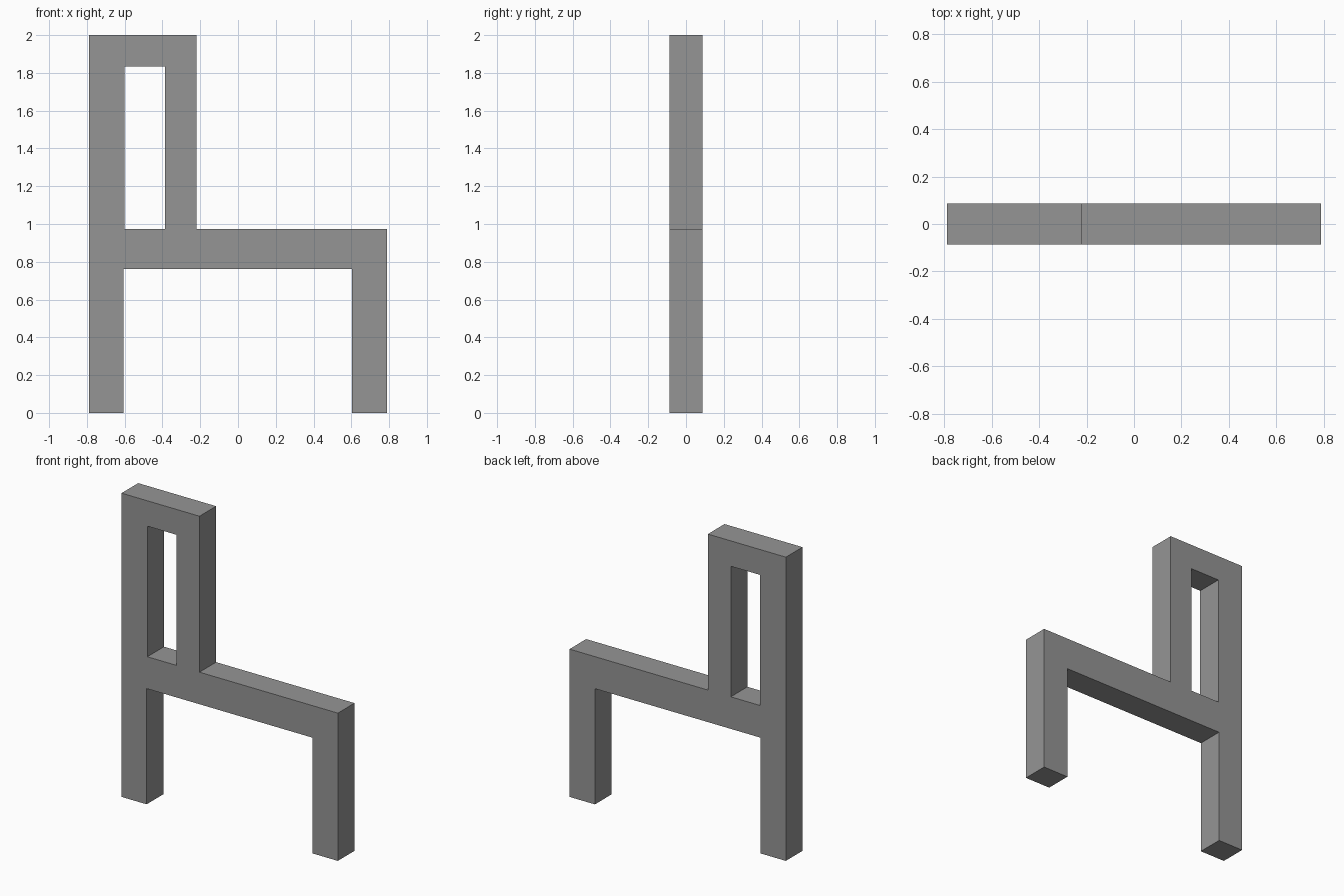
import bpy
import bmesh

if "Cube" in bpy.data.objects:
    bpy.data.objects.remove(bpy.data.objects["Cube"])

DEPTH = 0.173

# Side profile of the chair: legs, seat rail and back post
outline = [(-0.788, 0), (-0.605, 0), (-0.605, 0.762), (0.603, 0.762),
           (0.603, 0), (0.788, 0), (0.788, 0.973), (-0.22, 0.973),
           (-0.22, 2), (-0.788, 2)]
# Slot through the backrest
slot = [(-0.6, 0.973), (-0.387, 0.973), (-0.387, 1.833), (-0.6, 1.833)]


def add_loop(bm, points):
    verts = [bm.verts.new((x, -DEPTH / 2, z)) for x, z in points]
    return [bm.edges.new((a, b)) for a, b in zip(verts, verts[1:] + verts[:1])]


# Fill the profile around the slot and extrude it to a solid frame
bm = bmesh.new()
edges = add_loop(bm, outline) + add_loop(bm, slot)
bmesh.ops.triangle_fill(bm, use_beauty=True, use_dissolve=False, edges=edges)
result = bmesh.ops.extrude_face_region(bm, geom=bm.faces[:], use_keep_orig=True)
moved = [g for g in result["geom"] if isinstance(g, bmesh.types.BMVert)]
bmesh.ops.translate(bm, verts=moved, vec=(0, DEPTH, 0))
bmesh.ops.recalc_face_normals(bm, faces=bm.faces[:])

mesh = bpy.data.meshes.new("chair_frame")
bm.to_mesh(mesh)
bm.free()

# Plain grey finish
grey = bpy.data.materials.new("mid_grey")
grey.diffuse_color = (0.3, 0.3, 0.3, 1)
grey.use_nodes = True
grey.node_tree.nodes["Principled BSDF"].inputs["Base Color"].default_value = grey.diffuse_color
mesh.materials.append(grey)

frame = bpy.data.objects.new("chair_frame", mesh)
bpy.context.collection.objects.link(frame)
